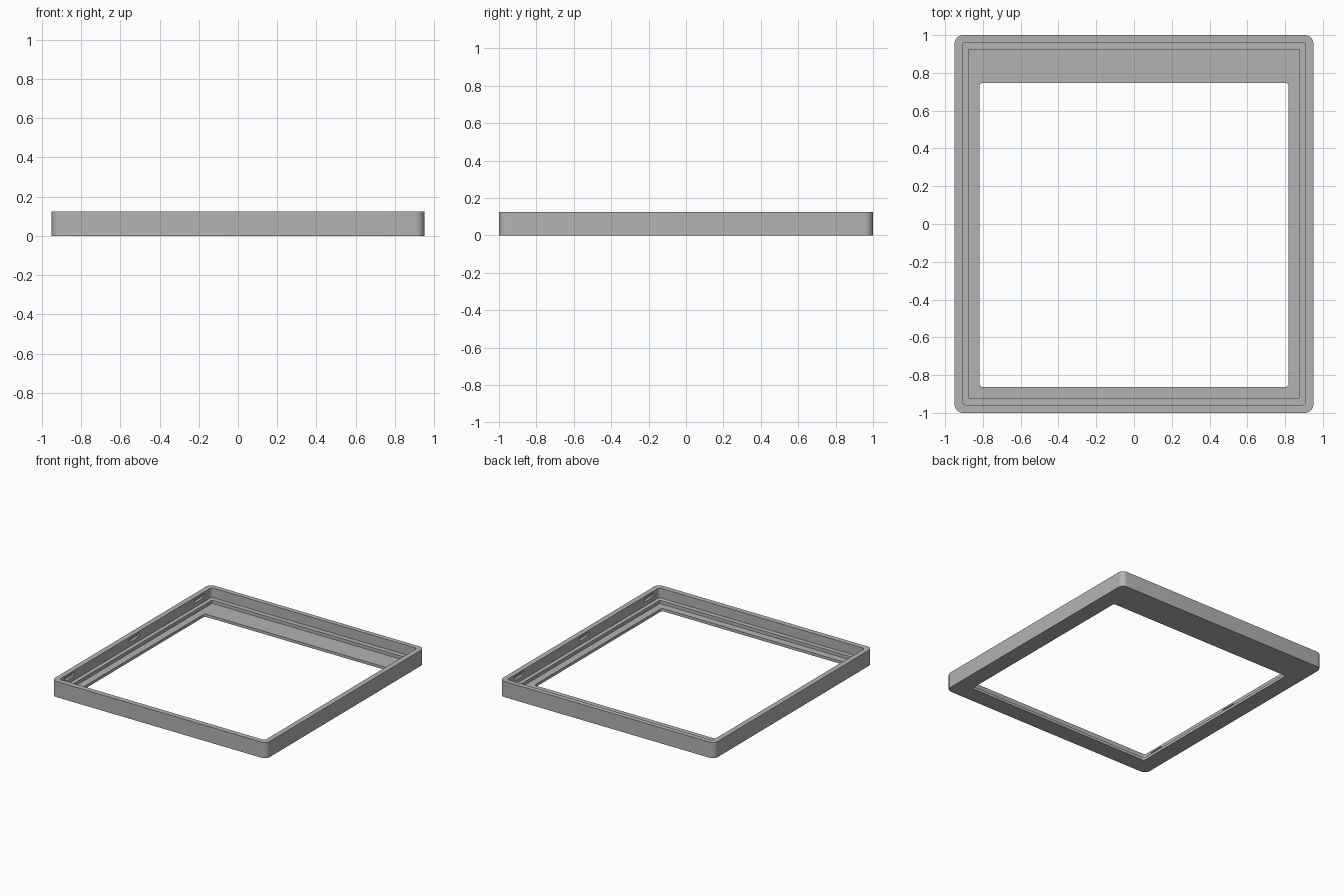
import bpy, bmesh, math

cube = bpy.data.objects.get("Cube")
if cube:
    bpy.data.objects.remove(cube, do_unlink=True)

grey = bpy.data.materials.new("plain grey")
grey.use_nodes = True
colour = (0.45, 0.45, 0.45, 1)
grey.diffuse_color = colour
grey.node_tree.nodes["Principled BSDF"].inputs["Base Color"].default_value = colour

STEPS = 8


def rounded_loop(bm, half_x, y_front, y_back, radius, z):
    """Ring of vertices around a rounded rectangle."""
    ring = []
    corners = [(1, y_back - radius), (-1, y_back - radius),
               (-1, y_front + radius), (1, y_front + radius)]
    for i, (side, cy) in enumerate(corners):
        for s in range(STEPS + 1):
            a = (i + s / STEPS) * math.pi / 2
            ring.append(bm.verts.new((side * (half_x - radius) + radius * math.cos(a),
                                      cy + radius * math.sin(a), z)))
    return ring


# Frame: closed stepped section carried around the rounded outline
TOP, LEDGE, FLOOR = 0.125, 0.048, 0.022
outer = (0.95, -1, 1, 0.045)
wall = (0.908, -0.958, 0.962, 0.018)
step = (0.876, -0.92, 0.923, 0.002)
window = (0.818, -0.863, 0.747, 0.018)
section = [(outer, 0), (outer, TOP), (wall, TOP), (wall, LEDGE),
           (step, LEDGE), (step, FLOOR), (window, FLOOR), (window, 0)]

bm = bmesh.new()
rings = [rounded_loop(bm, *shape, z) for shape, z in section]
for k, ring in enumerate(rings):
    following = rings[(k + 1) % len(rings)]
    for i in range(len(ring)):
        j = (i + 1) % len(ring)
        bm.faces.new((ring[i], ring[j], following[j], following[i]))
bmesh.ops.recalc_face_normals(bm, faces=bm.faces)
mesh = bpy.data.meshes.new("bezel_frame")
bm.to_mesh(mesh)
bm.free()
frame = bpy.data.objects.new("bezel_frame", mesh)
bpy.context.collection.objects.link(frame)
mesh.materials.append(grey)

# Clip slots: three shallow pockets in each side wall
bm = bmesh.new()
for side in (-1, 1):
    for y in (-0.83, -0.01, 0.81):
        made = bmesh.ops.create_cube(bm, size=1)["verts"]
        bmesh.ops.scale(bm, vec=(0.05, 0.12, 0.03), verts=made)
        bmesh.ops.translate(bm, vec=(side * 0.905, y, 0.096), verts=made)
slot_mesh = bpy.data.meshes.new("slot_cutter")
bm.to_mesh(slot_mesh)
bm.free()
slot_mesh.materials.append(grey)
cutter = bpy.data.objects.new("slot_cutter", slot_mesh)
bpy.context.collection.objects.link(cutter)
cutter.hide_render = True

cut = frame.modifiers.new("clip_slots", "BOOLEAN")
cut.operation = "DIFFERENCE"
cut.solver = "EXACT"
cut.object = cutter
bpy.ops.object.select_all(action="DESELECT")
frame.select_set(True)
bpy.context.view_layer.objects.active = frame
bpy.ops.object.modifier_apply(modifier=cut.name)
bpy.data.objects.remove(cutter, do_unlink=True)

# Smooth round corners, crisp edges
bpy.ops.object.shade_smooth_by_angle(angle=math.radians(30))
